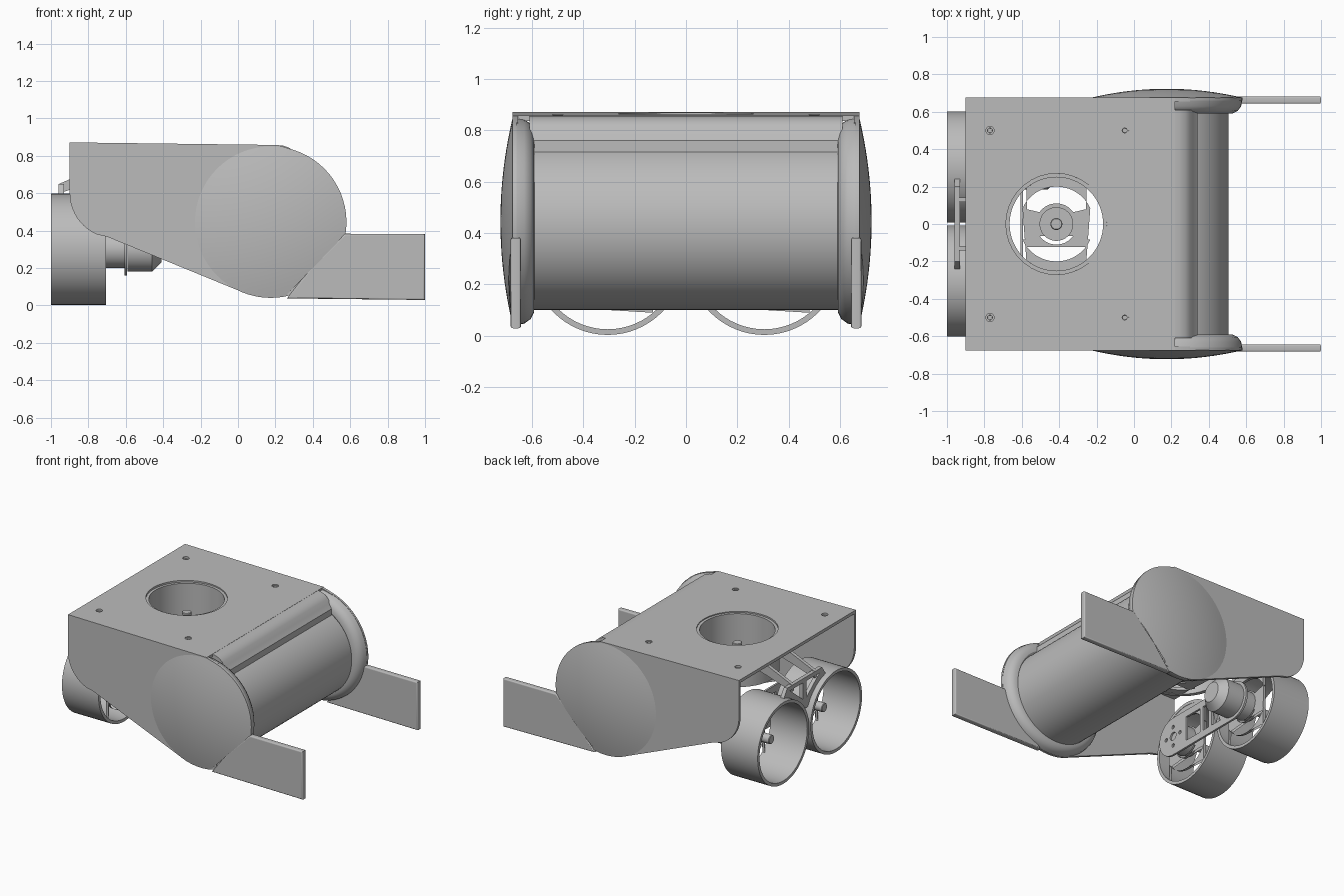
import bpy, bmesh, math
from math import sin, cos, radians, pi
from mathutils import Matrix

cube = bpy.data.objects.get("Cube")
if cube:
    bpy.data.objects.remove(cube)

grey = bpy.data.materials.new("plain grey")
grey.use_nodes = True
GREY = (0.5, 0.5, 0.5, 1)
grey.diffuse_color = GREY
grey.node_tree.nodes["Principled BSDF"].inputs["Base Color"].default_value = GREY


def frame(x, y, z, at=(0, 0, 0)):
    """Matrix whose local axes point along x, y and z."""
    return Matrix.Translation(at) @ Matrix((x, y, z)).transposed().to_4x4()


X, Y, Z = (1, 0, 0), (0, 1, 0), (0, 0, 1)
NX, NY = (-1, 0, 0), (0, -1, 0)


def finish(ob, matrix):
    ob.data.transform(matrix)
    if matrix.determinant() < 0:
        ob.data.flip_normals()
    ob.data.materials.clear()
    ob.data.materials.append(grey)
    bpy.ops.object.select_all(action='DESELECT')
    ob.select_set(True)
    bpy.context.view_layer.objects.active = ob
    bpy.ops.object.shade_smooth_by_angle(angle=radians(30))
    return ob


def sheet(name, outlines, thick, matrix, bevel=0):
    """Flat plate: first outline is the edge, the others are holes."""
    cu = bpy.data.curves.new(name, 'CURVE')
    cu.dimensions, cu.fill_mode = '2D', 'BOTH'
    cu.extrude, cu.bevel_depth, cu.bevel_resolution = thick / 2 - bevel, bevel, 3
    for pts in outlines:
        sp = cu.splines.new('POLY')
        sp.points.add(len(pts) - 1)
        for p, (a, b) in zip(sp.points, pts):
            p.co = (a, b, 0, 1)
        sp.use_cyclic_u = True
    ob = bpy.data.objects.new(name, cu)
    bpy.context.collection.objects.link(ob)
    bpy.ops.object.select_all(action='DESELECT')
    ob.select_set(True)
    bpy.context.view_layer.objects.active = ob
    bpy.ops.object.convert(target='MESH')
    return finish(bpy.context.view_layer.objects.active, matrix)


def lathe(name, profile, matrix, closed=False, cut=None):
    """Turn (radius, height) points about the local z axis."""
    bm = bmesh.new()
    vs = [bm.verts.new((r, 0, h)) for r, h in profile]
    es = [bm.edges.new(e) for e in zip(vs, vs[1:])]
    if closed:
        es.append(bm.edges.new((vs[-1], vs[0])))
    bmesh.ops.spin(bm, geom=vs + es, cent=(0, 0, 0), axis=Z, angle=2 * pi, steps=64)
    bmesh.ops.remove_doubles(bm, verts=bm.verts, dist=0.0002)
    bmesh.ops.recalc_face_normals(bm, faces=bm.faces)
    bm.transform(matrix)
    if cut:
        bmesh.ops.bisect_plane(bm, geom=bm.verts[:] + bm.edges[:] + bm.faces[:],
                               plane_co=cut[0], plane_no=cut[1], clear_outer=True)
        bmesh.ops.holes_fill(bm, edges=[e for e in bm.edges if e.is_boundary])
    bmesh.ops.recalc_face_normals(bm, faces=bm.faces)
    me = bpy.data.meshes.new(name)
    bm.to_mesh(me)
    bm.free()
    ob = bpy.data.objects.new(name, me)
    bpy.context.collection.objects.link(ob)
    return finish(ob, Matrix())


def rod(name, r, h0, h1, matrix, chamfer=0.0):
    return lathe(name, [(0, h0), (r, h0), (r, h1 - chamfer),
                        (r - chamfer, h1), (0, h1)], matrix)


def arc(r, a0, a1, cx=0, cy=0, n=20):
    return [(cx + r * cos(radians(a0 + (a1 - a0) * i / n)),
             cy + r * sin(radians(a0 + (a1 - a0) * i / n))) for i in range(n + 1)]


def circle(r, cx=0, cy=0):
    return arc(r, 0, 350, cx, cy, 35)


def fan_duct(name, outer, inner, length, matrix):
    """Open ring with a slotted motor strip, hub and shaft at its base."""
    lathe(name + "_ring", [(outer, 0), (outer, length), (inner, length), (inner, 0)],
          matrix, closed=True)
    edge = arc(inner, 50, 130) + arc(inner, 230, 310)
    slots = [arc(0.2, 25 + t, 155 + t) + arc(0.11, 145 + t, 35 + t) for t in (0, 180)]
    sheet(name + "_strip", [edge] + slots, 0.02, matrix @ Matrix.Translation((0, 0, 0.012)))
    rod(name + "_hub", 0.09, 0, 0.05, matrix)
    rod(name + "_shaft", 0.032, 0, 0.2, matrix, 0.004)


# Top cover, with the fan opening and four screw holes, and its curved lip
slope = Matrix.Translation((0, 0, 0.849)) @ Matrix.Rotation(0.0125, 4, 'Y')
screws = [(x, y) for x in (-0.77, -0.05) for y in (-0.5, 0.5)]
sheet("top_cover", [[(-0.9, -0.675), (0.22, -0.675), (0.22, 0.675), (-0.9, 0.675)],
                    circle(0.27, -0.415)] + [circle(0.022, *s) for s in screws], 0.022, slope)
for s in screws:
    lathe("screw_seat", [(0.022, 0), (0.013, 0), (0.012, -0.03), (0, -0.03)],
          Matrix.Translation((*s, 0.855)))
sheet("cover_lip", [[(0.2, 0.857), (0.24, 0.855), (0.275, 0.842), (0.3, 0.82), (0.315, 0.79),
                     (0.34, 0.76), (0.34, 0.7), (0.28, 0.72), (0.2, 0.83)]],
      1.22, frame(X, Z, NY))

# Front drum
CX, CZ, R = 0.175, 0.445, 0.405
rod("drum", 0.33, -0.6, 0.6, frame(X, Z, NY, (CX, 0, 0.43)))

# Side walls, rounded rims, shallow domes and wings
wall = [(-0.9, 0.87), (0.22, 0.855), (0.3, 0.83), (0.3, 0.08), (0.03, 0.068), (-0.7, 0.367)]
wall += arc(0.24, 247, 180, -0.66, 0.6, 10)
wing = [(0.28, 0.046), (0.99, 0.038), (0.99, 0.372), (0.575, 0.374), (0.4, 0.2)]
for side, out in (("left", Y), ("right", NY)):
    s = out[1]
    hub = frame(X, Z, out, (CX, 0, CZ))
    sheet(side + "_wall", [wall], 0.02, frame(X, Z, NY, (0, 0.665 * s, 0)))
    lathe(side + "_rim", [(0.31, 0.6), (0.33, 0.59), (0.355, 0.592), (0.38, 0.605),
                          (0.398, 0.63), (R, 0.672), (0, 0.672)], hub)
    cap = [(R * i / 10, 0.675 + 0.048 * (1 - (i / 10) ** 2)) for i in range(10, -1, -1)]
    lathe(side + "_dome", [(R, 0.66)] + cap, hub, cut=((0.575, 0, 0.38), (0.717, 0, -0.697)))
    sheet(side + "_wing", [wing], 0.04, frame(X, Z, NY, (0, 0.663 * s, 0)), 0.009)

# Lift fan and two thrust fans
fan_duct("lift_fan", 0.278, 0.25, 0.29, Matrix.Translation((-0.415, 0, 0.565)))
for side, y in (("left", 0.305), ("right", -0.305)):
    at = frame(NY, Z, NX, (-0.705, y, 0.3))
    fan_duct(side + "_thrust_fan", 0.297, 0.275, 0.295, at)
    rod(side + "_motor", 0.1, -0.1, 0, at)
rod("rear_motor_can", 0.12, 0.02, 0.2, frame(Y, Z, X, (-0.61, 0.305, 0.3)), 0.05)

# Motor bridge: long rounded plate with windows and bolt holes
bridge = arc(0.14, -90, 90, 0.305, 0.3) + arc(0.14, 90, 270, -0.305, 0.3)
windows = [[(a, 0.21), (b, 0.21), (b, 0.39), (a, 0.39)]
           for a, b in ((-0.17, -0.03), (0.0, 0.06))]
windows.append([(0.09, 0.21), (0.18, 0.21), (0.09, 0.39)])
bolts = [circle(0.013, -0.305 + dx, 0.3 + dz)
         for dx, dz in ((0.07, 0), (-0.07, 0), (0, 0.07), (0, -0.07))]
sheet("motor_bridge", [bridge] + windows + bolts + [circle(0.03, -0.305, 0.3)],
      0.015, frame(Y, Z, X, (-0.6, 0, 0)))

# Truss between the thrust fans, with arms to the body
truss = [(-0.24, 0.59), (-0.2, 0.65), (0.2, 0.65), (0.24, 0.59)]
truss += arc(0.297, 103, 155, 0.305, 0.3)[1:] + arc(0.297, 25, 77, -0.305, 0.3)[:-1]
holes = [[(s * 0.02, 0.62), (s * 0.17, 0.62), (s * 0.02, 0.5)] for s in (1, -1)]
sheet("truss", [truss] + holes, 0.028, frame(Y, Z, X, (-0.945, 0, 0)))
for s in (1, -1):
    sheet("truss_arm", [[(-0.955, 0.6), (-0.955, 0.65), (-0.66, 0.78), (-0.64, 0.7)]],
          0.025, frame(X, Z, NY, (0, 0.13 * s, 0)))
